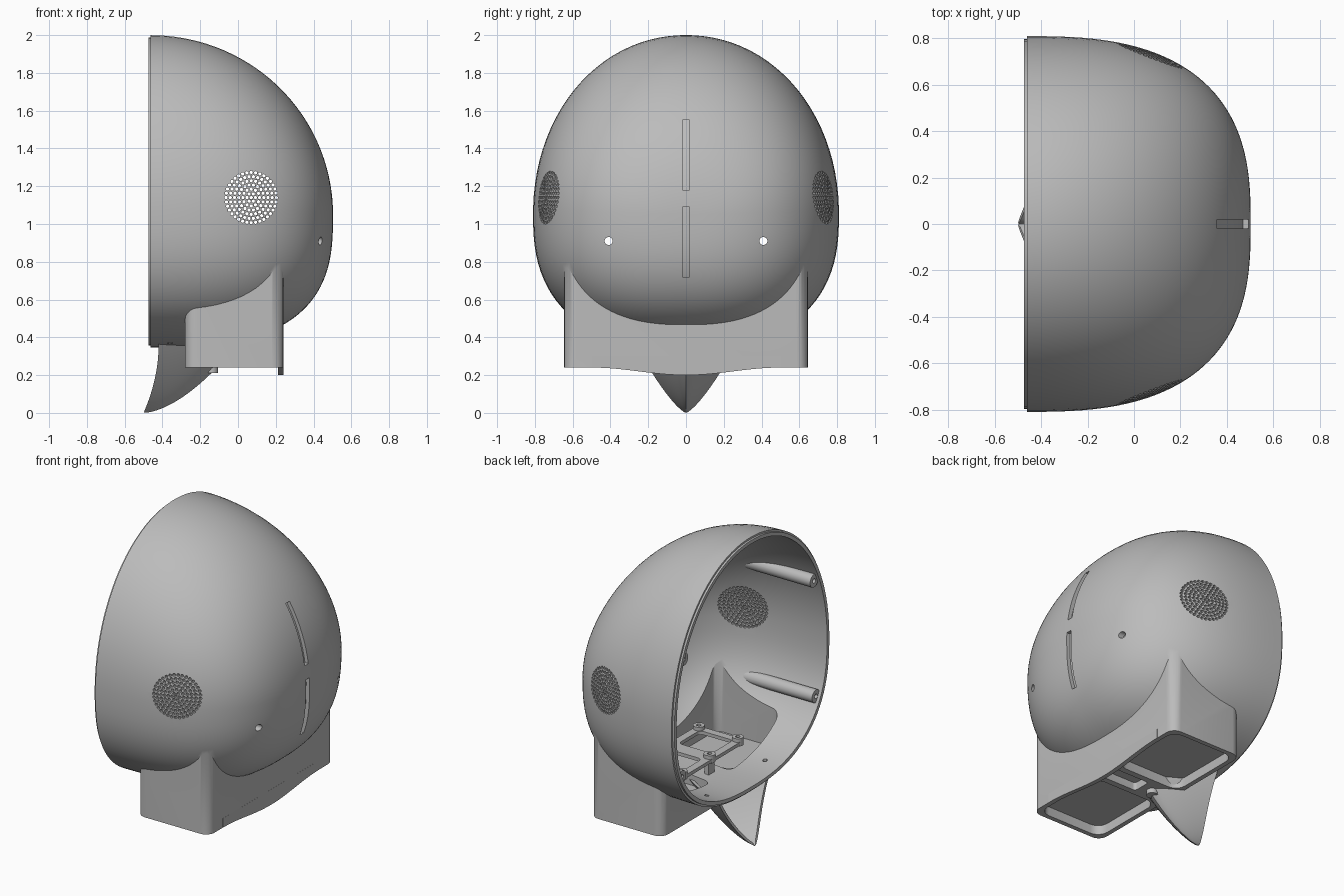
import bpy, bmesh, math
from math import sin, cos, pi

old = bpy.data.objects.get("Cube")
if old:
    bpy.data.objects.remove(old, do_unlink=True)

grey = bpy.data.materials.new("plain_grey")
grey.use_nodes = True
GREY = (0.5, 0.5, 0.5, 1)
grey.diffuse_color = GREY
grey.node_tree.nodes["Principled BSDF"].inputs["Base Color"].default_value = GREY


def skin(name, stacks):
    """Closed bodies, each lofted through a stack of equal rings."""
    bm = bmesh.new()
    for rings in stacks:
        loops = [[bm.verts.new(p) for p in ring] for ring in rings]
        n = len(loops[0])
        for a, b in zip(loops, loops[1:]):
            for i in range(n):
                j = (i + 1) % n
                bm.faces.new((a[i], a[j], b[j], b[i]))
        bm.faces.new(loops[0])
        bm.faces.new(loops[-1])
    bmesh.ops.recalc_face_normals(bm, faces=bm.faces)
    me = bpy.data.meshes.new(name)
    bm.to_mesh(me)
    bm.free()
    me.materials.append(grey)
    ob = bpy.data.objects.new(name, me)
    bpy.context.collection.objects.link(ob)
    return ob


def combine(ob, tool, how="DIFFERENCE"):
    """Apply a boolean and discard the tool."""
    mod = ob.modifiers.new("cut", "BOOLEAN")
    mod.operation, mod.object, mod.solver = how, tool, "EXACT"
    bpy.context.view_layer.objects.active = ob
    bpy.ops.object.modifier_apply(modifier=mod.name)
    bpy.data.objects.remove(tool, do_unlink=True)


def rod(axis, a, b, c0, c1, r, n=24):
    """Ring stack of a cylinder along x, y or z; c0, c1 are the other coordinates."""
    def point(t, k):
        p = [c0 + r * cos(2 * pi * k / n), c1 + r * sin(2 * pi * k / n)]
        p.insert(axis, t)
        return p
    return [[point(t, k) for k in range(n)] for t in (a, b)]


def block(x0, x1, y0, y1, z0, z1, r=0.0):
    """Ring stack of an upright box with rounded corners."""
    steps = 6 if r else 0
    outline = []
    for q, (cx, cy) in enumerate(((x1 - r, y1 - r), (x0 + r, y1 - r),
                                  (x0 + r, y0 + r), (x1 - r, y0 + r))):
        for k in range(steps + 1):
            a = pi / 2 * (q + (k / steps if steps else 0))
            outline.append((cx + r * cos(a), cy + r * sin(a)))
    return [[(x, y, z) for x, y in outline] for z in (z0, z1)]


# Dome: different superellipse curves for crown, sides and underside
RIM, LENGTH, WIDE, UP, DOWN, MID = -0.462, 0.965, 0.81, 0.95, 0.705, 1.05


def dome_ring(x, u, d, n=96):
    w = (WIDE - d) * (1 - u ** 2.7) ** (1 / 2.7)
    up = (UP - d) * (1 - u * u) ** 0.5
    down = (DOWN - d) * (1 - u ** 2.8) ** (1 / 2.8)
    ring = []
    for k in range(n):
        a = 2 * pi * (k + 0.5) / n
        e, h = (2 / 2.05, up) if sin(a) > 0 else (2 / 2.5, down)
        ring.append((x, math.copysign(w * abs(cos(a)) ** e, cos(a)),
                     MID + math.copysign(h * abs(sin(a)) ** e, sin(a))))
    return ring


def dome(name, d, start):
    rings = list(start)
    for k in range(44):
        u = 1 - (1 - k / 44) ** 3
        rings.append(dome_ring(RIM + (LENGTH - d) * u, u, d))
    return skin(name, [rings])


lip = 0.012
shell = dome("helmet_shell", 0, [dome_ring(-0.475, 0, lip), dome_ring(RIM, 0, lip)])

# Skirt joined to the dome, then everything hollowed
combine(shell, skin("skirt", [block(-0.28, 0.24, -0.645, 0.645, 0.24, 0.9, 0.06)]), "UNION")
combine(shell, dome("hollow", 0.035, [dome_ring(-0.6, 0, 0.035)]))
pockets = []
for y0, y1 in ((0.1, 0.615), (-0.615, -0.1)):
    pockets.append(block(-0.25, 0.21, y0, y1, 0.1, 0.30, 0.07))
    pockets.append(block(-0.25, 0.21, y0, y1, 0.33, 0.85, 0.05))
pockets.append(block(-0.06, 0.19, -0.06, 0.06, 0.1, 0.29, 0.02))
combine(shell, skin("pockets", pockets))

# Round speaker grilles, drilled straight through both sides
drills = [rod(1, -1, 1, 0.07, 1.14, 0.0088, 8)]
for ring in range(1, 7):
    for k in range(6 * ring):
        a = 2 * pi * k / (6 * ring)
        drills.append(rod(1, -1, 1, 0.07 + 0.0222 * ring * cos(a),
                          1.14 + 0.0222 * ring * sin(a), 0.0088, 8))
combine(shell, skin("grille_drills", drills))

# Two small round holes and floor screw holes
holes = [rod(0, 0.2, 0.7, y, 0.91, 0.021) for y in (-0.41, 0.41)]
holes += [rod(2, 0.32, 0.5, -0.36, y, 0.014, 12) for y in (-0.3, 0.3)]
combine(shell, skin("hole_drills", holes))

# Shallow vertical grooves that follow the dome
grooves = skin("grooves", [block(0.1, 0.7, -0.019, 0.019, z0, z1)
                           for z0, z1 in ((0.72, 1.09), (1.18, 1.55))])
combine(grooves, dome("groove_floor", 0.024, [dome_ring(-0.5, 0, 0.024)]))
combine(shell, grooves)

# Dipped lower edge on the outer skirt wall
edge = [(-0.5 + k / 24, 0.24 - 0.02 * (1 + cos(2 * pi * (-0.5 + k / 24)))) for k in range(25)]
edge += [(0.5, 0.3), (-0.5, 0.3)]
skin("skirt_edge", [[[(x, y, z) for y, z in edge] for x in (0.212, 0.2405)]])

# Screw posts running from the rim into the side walls
for side, word in ((1, "back"), (-1, "front")):
    for level, y, z in (("upper", 0.67, 1.46), ("lower", 0.69, 0.70)):
        post = skin(f"{level}_{word}_screw_post", [rod(0, -0.455, 0.12, side * y, z, 0.042)])
        combine(post, dome("limit", 0.01, [dome_ring(-0.5, 0, 0.01)]), "INTERSECT")
        combine(post, skin("bore", [rod(0, -0.6, -0.38, side * y, z, 0.015, 16)]))

# Hollow pointed spur with a keel, open towards the rim side
spur = []
for k in range(21):
    s = 0.004 + 0.996 * (k / 20) ** 1.5
    edge_x = -0.42 - 0.08 * (1 - s) ** 2
    depth = max(-0.5 + 0.5 * s ** 0.6 - edge_x, 0.004)
    width = 0.27 * s ** 0.75

    def section(d, w):
        return [(edge_x + d * (1 - abs(t / 10) ** 1.5), w * t / 10, 0.365 * s)
                for t in range(-10, 11)]
    inner = section(max(depth - 0.03, depth * 0.4), max(width - 0.022, width * 0.4))
    spur.append(section(depth, width) + inner[::-1])
skin("spur", [spur])
skin("spur_peg", [rod(2, 0.21, 0.36, -0.14, 0, 0.035)])

# Equipment tray with legs and corner tabs
tray = skin("equipment_tray", [block(-0.2, 0.14, -0.32, 0.32, 0.47, 0.492, 0.03)])
combine(tray, skin("tray_windows", [block(-0.15, 0.09, y - 0.11, y + 0.11, 0.4, 0.6, 0.03)
                                    for y in (-0.16, 0.16)]))
corners = [(x, y) for x in (-0.17, 0.11) for y in (-0.29, 0, 0.29)]
combine(tray, skin("tray_tabs", [rod(2, 0.465, 0.515, x, y, 0.035) for x, y in corners]), "UNION")
combine(tray, skin("tab_bores", [rod(2, 0.44, 0.6, x, y, 0.014, 12) for x, y in corners]))
skin("tray_legs", [block(x - 0.015, x + 0.015, -0.03, 0.03, 0.36, 0.475) for x in (-0.17, 0.11)])

# Smooth shading with crisp edges
bpy.ops.object.select_all(action="DESELECT")
for ob in bpy.context.scene.objects:
    if ob.type == "MESH":
        ob.select_set(True)
        bpy.context.view_layer.objects.active = ob
bpy.ops.object.shade_smooth_by_angle(angle=math.radians(30))
